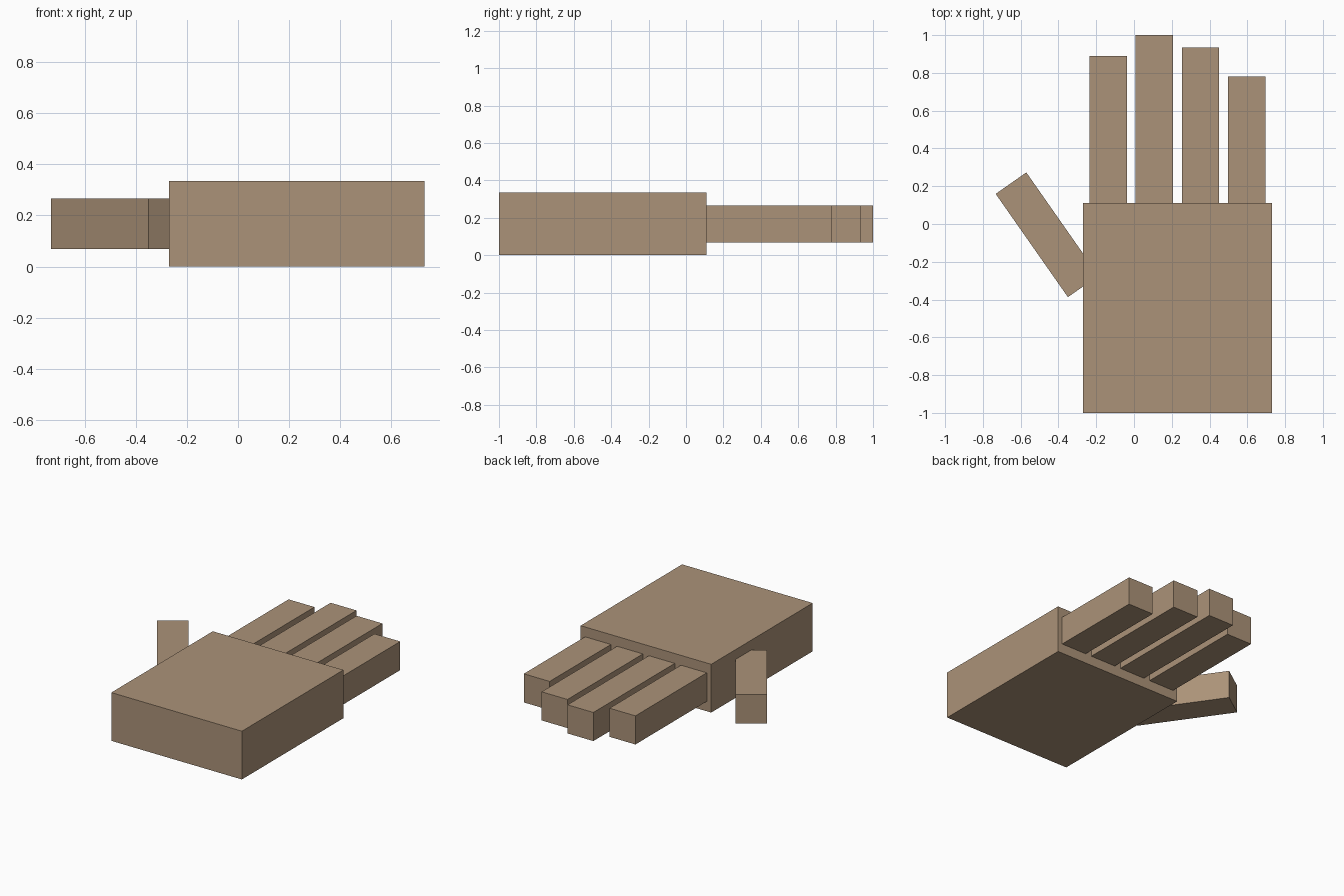
import bpy
import math

if "Cube" in bpy.data.objects:
    bpy.data.objects.remove(bpy.data.objects["Cube"])

skin = bpy.data.materials.new("tan_skin")
skin.diffuse_color = (0.41, 0.29, 0.19, 1)
skin.use_nodes = True
skin.node_tree.nodes["Principled BSDF"].inputs["Base Color"].default_value = skin.diffuse_color


def block(name, center, size, turn=0.0):
    """Flat-sided box, turned about the vertical axis."""
    bpy.ops.mesh.primitive_cube_add(size=1, location=center, rotation=(0, 0, turn))
    ob = bpy.context.object
    ob.name = name
    ob.scale = size
    bpy.ops.object.transform_apply(location=False, rotation=False, scale=True)
    ob.data.materials.append(skin)
    return ob


MID_Z = 0.167      # shared mid height
KNUCKLE_Y = 0.11   # palm edge where the fingers start
THICK = 0.198      # finger width and height

# Palm
block("palm", (0.23, (KNUCKLE_Y - 1) / 2, MID_Z), (1.0, KNUCKLE_Y + 1, 0.334))

# Four fingers: centre x and tip y
fingers = {
    "index_finger": (-0.137, 0.89),
    "middle_finger": (0.108, 1.0),
    "ring_finger": (0.352, 0.935),
    "little_finger": (0.597, 0.78),
}
for name, (x, tip) in fingers.items():
    block(name, (x, (KNUCKLE_Y + tip) / 2, MID_Z), (THICK, tip - KNUCKLE_Y, THICK))

# Thumb, angled outward and sunk into the palm side
block("thumb", (-0.46, -0.057, MID_Z), (THICK, 0.667, THICK), math.radians(35))
